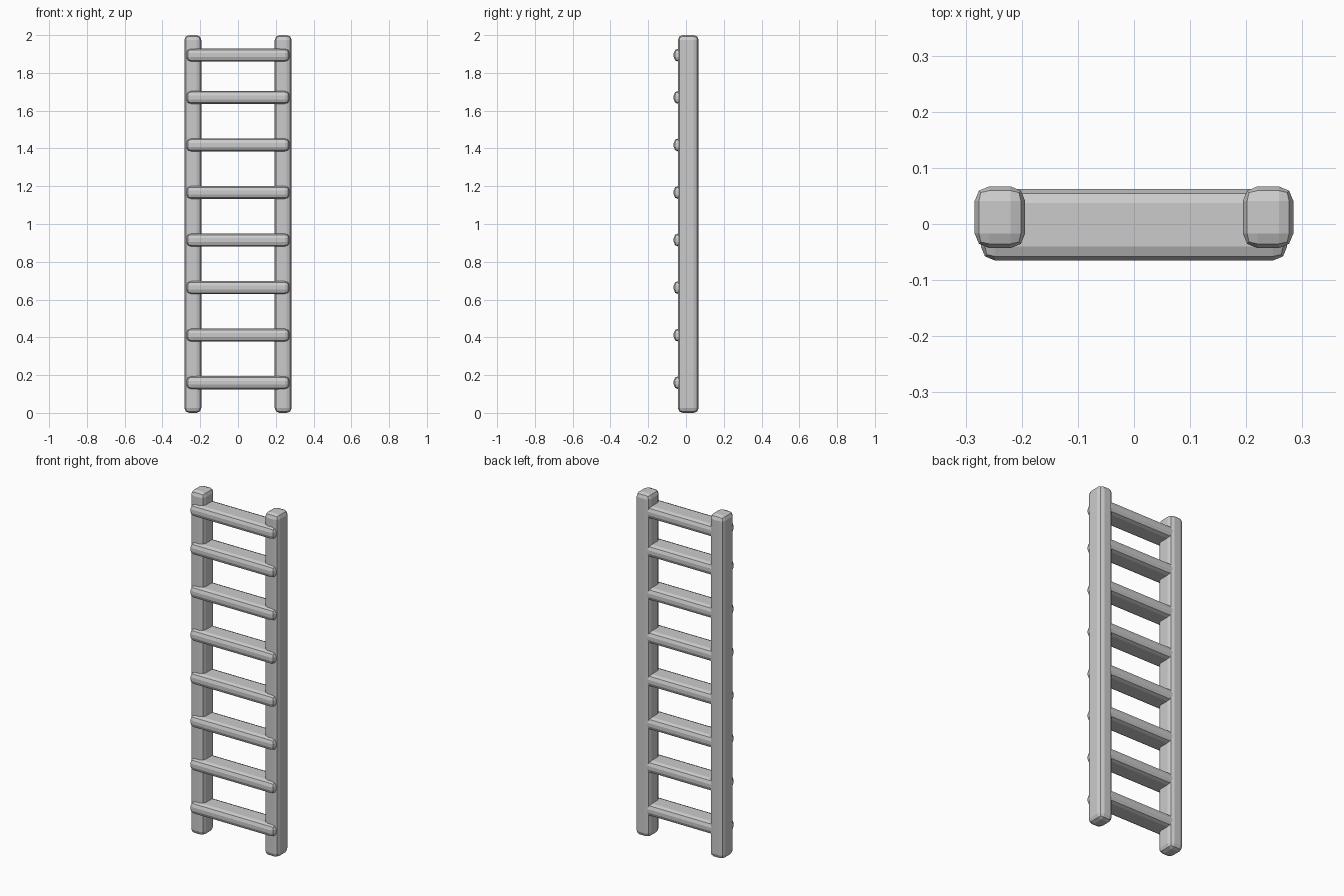
import bpy
import bmesh

if "Cube" in bpy.data.objects:
    bpy.data.objects.remove(bpy.data.objects["Cube"])

grey = bpy.data.materials.new("plain grey")
grey.diffuse_color = (0.6, 0.6, 0.6, 1)
grey.use_nodes = True
grey.node_tree.nodes["Principled BSDF"].inputs["Base Color"].default_value = grey.diffuse_color


def rounded_bar(name, size, location, bevel):
    """Flat-shaded box with two-segment rounded edges."""
    bm = bmesh.new()
    bmesh.ops.create_cube(bm, size=1)
    bmesh.ops.scale(bm, vec=size, verts=bm.verts)
    bmesh.ops.bevel(bm, geom=bm.edges[:], offset=bevel, offset_type='OFFSET',
                    segments=2, profile=0.5, affect='EDGES')
    mesh = bpy.data.meshes.new(name)
    bm.to_mesh(mesh)
    bm.free()
    mesh.materials.append(grey)
    obj = bpy.data.objects.new(name, mesh)
    obj.location = location
    bpy.context.collection.objects.link(obj)
    return obj


# Upright side rails
for side, x in (("left", -0.239), ("right", 0.239)):
    rounded_bar(side + "_rail", (0.09, 0.11, 2.0), (x, 0.012, 1.0), 0.026)

# Rungs, set slightly proud of the rails at the front; the top one sits lower
for i in range(8):
    z = 0.16 + 0.2517 * i if i < 7 else 1.894
    rounded_bar(f"rung_{i + 1}", (0.546, 0.127, 0.07), (0, -0.0015, z), 0.025)
